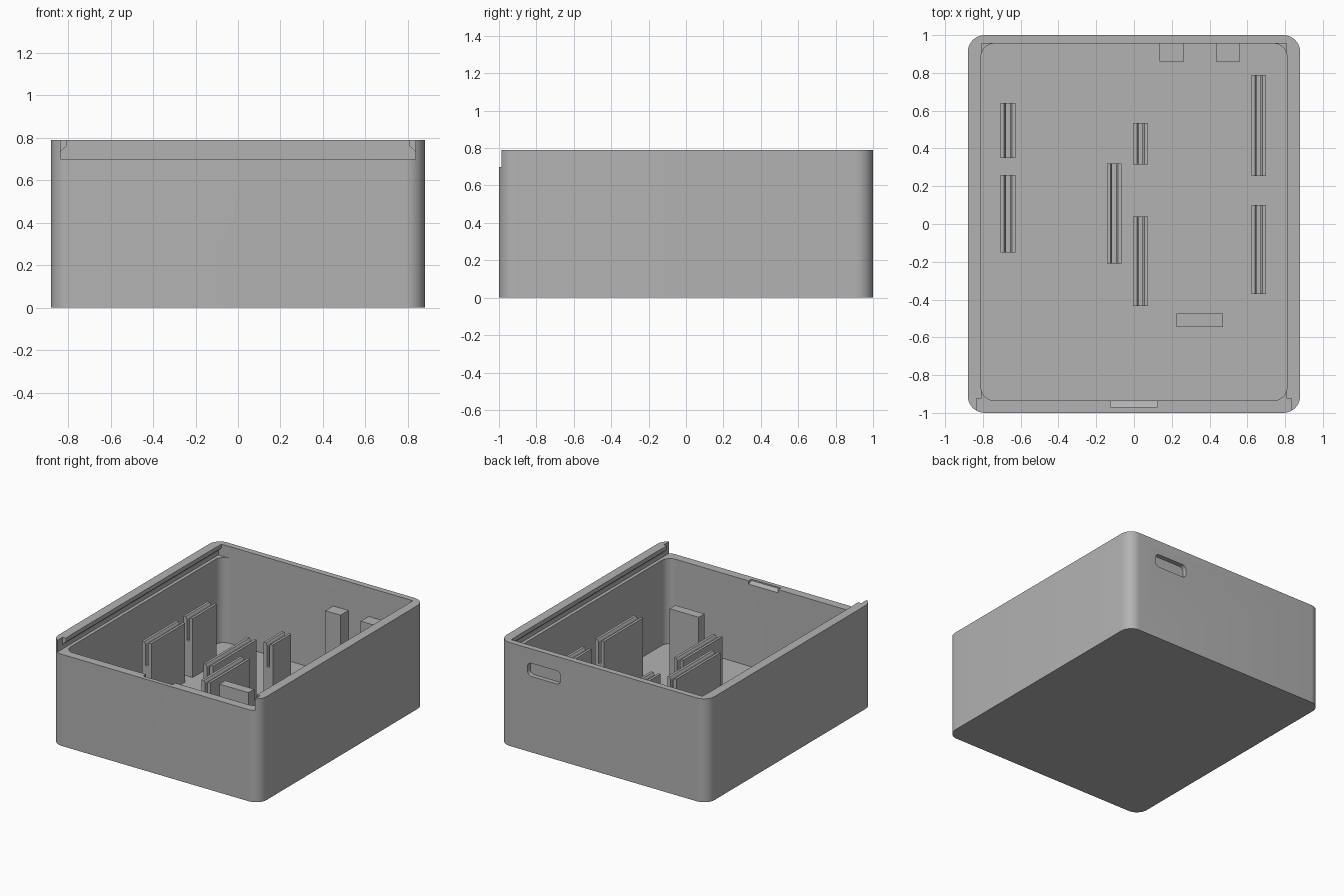
import bpy, bmesh, math
from mathutils import Matrix

if "Cube" in bpy.data.objects:
    bpy.data.objects.remove(bpy.data.objects["Cube"], do_unlink=True)

grey = bpy.data.materials.new("plain grey")
grey.use_nodes = True
colour = (0.45, 0.45, 0.45, 1)
grey.diffuse_color = colour
grey.node_tree.nodes["Principled BSDF"].inputs["Base Color"].default_value = colour

ALONG_Z = Matrix.Identity(4)
# Profile (x, y) becomes (x, z), extruded along y
ALONG_Y = Matrix(((1, 0, 0, 0), (0, 0, 1, 0), (0, 1, 0, 0), (0, 0, 0, 1)))
# Profile (x, y) becomes (y, z), extruded along x
ALONG_X = Matrix(((0, 0, 1, 0), (1, 0, 0, 0), (0, 1, 0, 0), (0, 0, 0, 1)))


def prism(name, profile, start, end, frame=ALONG_Z):
    """Extrude a closed 2D profile from start to end."""
    bm = bmesh.new()
    face = bm.faces.new([bm.verts.new((u, v, start)) for u, v in profile])
    top = bmesh.ops.extrude_face_region(bm, geom=[face])["geom"]
    moved = [g for g in top if isinstance(g, bmesh.types.BMVert)]
    bmesh.ops.translate(bm, verts=moved, vec=(0, 0, end - start))
    bm.transform(frame)
    bmesh.ops.recalc_face_normals(bm, faces=bm.faces)
    mesh = bpy.data.meshes.new(name)
    bm.to_mesh(mesh)
    bm.free()
    mesh.materials.append(grey)
    obj = bpy.data.objects.new(name, mesh)
    bpy.context.collection.objects.link(obj)
    return obj


def rectangle(u0, u1, v0, v1):
    return [(u0, v0), (u1, v0), (u1, v1), (u0, v1)]


def rounded(u0, u1, v0, v1, r, steps=10):
    corners = [(u1 - r, v1 - r), (u0 + r, v1 - r), (u0 + r, v0 + r), (u1 - r, v0 + r)]
    points = []
    for i, (u, v) in enumerate(corners):
        for s in range(steps + 1):
            a = math.pi / 2 * (i + s / steps)
            points.append((u + r * math.cos(a), v + r * math.sin(a)))
    return points


def activate(obj):
    bpy.ops.object.select_all(action="DESELECT")
    obj.select_set(True)
    bpy.context.view_layer.objects.active = obj


def cut(obj, cutter):
    cutter.hide_render = True
    mod = obj.modifiers.new("cut", "BOOLEAN")
    mod.operation, mod.solver, mod.object = "DIFFERENCE", "EXACT", cutter
    activate(obj)
    bpy.ops.object.modifier_apply(modifier=mod.name)
    bpy.data.objects.remove(cutter, do_unlink=True)


HEIGHT, RIM, FLOOR = 0.79, 0.70, 0.05

# Case shell with rounded vertical corners
case = prism("case", rounded(-0.88, 0.88, -1, 1, 0.09), 0, HEIGHT)
cut(case, prism("cavity", rounded(-0.81, 0.81, -0.934, 0.955, 0.07), FLOOR, 1))

# Undercut track for a sliding lid, open at the front
half = [(0.835, RIM), (0.835, 0.735), (0.808, 0.76), (0.808, 0.9)]
track = half + [(-x, z) for x, z in reversed(half)]
cut(case, prism("lid_track", track, -1.1, 0.955, ALONG_Y))
cut(case, prism("front_notch", rectangle(-0.835, 0.835, RIM, 0.9), -1.1, -0.925, ALONG_Y))

# Latch recess in the front rim
latch = [(-0.968, 0.72), (-0.968, 0.69), (-0.94, 0.675), (-0.92, 0.675), (-0.92, 0.72)]
cut(case, prism("latch_recess", latch, -0.125, 0.125, ALONG_X))

# Rounded port recess in the back wall
cut(case, prism("port_recess", rounded(0.36, 0.64, 0.58, 0.68, 0.035), 0.965, 1.1, ALONG_Y))
activate(case)
bpy.ops.object.shade_smooth_by_angle(angle=math.radians(30))

# Support posts standing on the floor
posts = {
    "back_post_inner": (0.135, 0.265, 0.86, 0.96),
    "back_post_outer": (0.435, 0.56, 0.86, 0.96),
    "front_post": (0.225, 0.47, -0.545, -0.475),
}
for name, sides in posts.items():
    prism(name, rectangle(*sides), FLOOR - 0.01, 0.57)

# Slotted board holders: centre x, front y, back y
holders = [
    (-0.667, 0.35, 0.64), (-0.667, -0.15, 0.26), (-0.105, -0.21, 0.32),
    (0.035, 0.315, 0.535), (0.035, -0.435, 0.04),
    (0.66, 0.255, 0.79), (0.66, -0.37, 0.10),
]
side = [(0.039, FLOOR - 0.01), (0.039, 0.5), (0.02, 0.5), (0.011, 0.485), (0.011, 0.32)]
section = side + [(-x, z) for x, z in reversed(side)]
for i, (x, front, back) in enumerate(holders, 1):
    prism(f"board_holder_{i}", [(x + u, z) for u, z in section], front, back, ALONG_Y)
